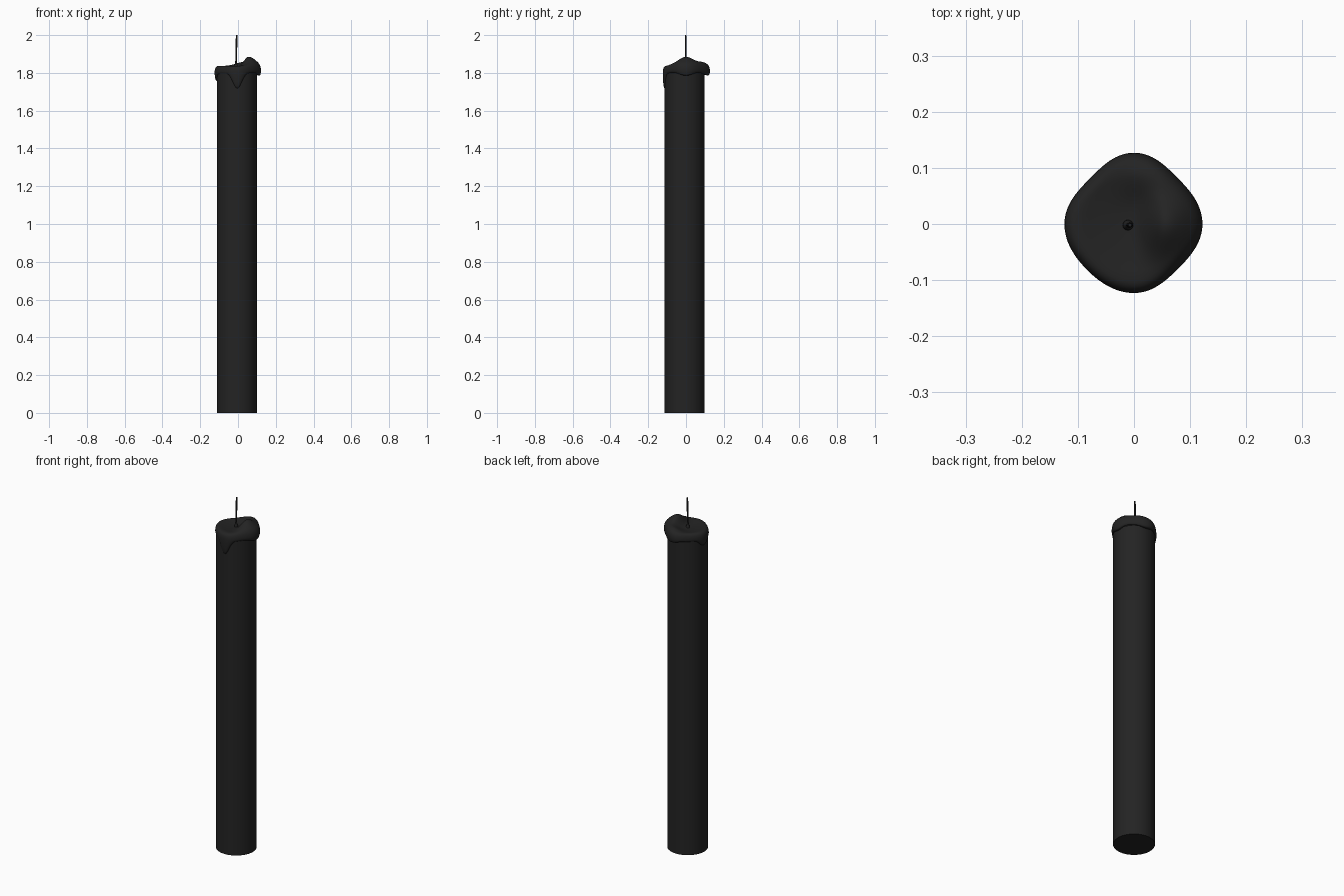
import bpy, bmesh, math

if "Cube" in bpy.data.objects:
    bpy.data.objects.remove(bpy.data.objects["Cube"])

black = bpy.data.materials.new("black wax")
black.diffuse_color = (0.017, 0.017, 0.017, 1)
black.use_nodes = True
black.node_tree.nodes["Principled BSDF"].inputs["Base Color"].default_value = black.diffuse_color


def make_object(name, bm, angle):
    bmesh.ops.recalc_face_normals(bm, faces=bm.faces)
    mesh = bpy.data.meshes.new(name)
    bm.to_mesh(mesh)
    bm.free()
    ob = bpy.data.objects.new(name, mesh)
    bpy.context.collection.objects.link(ob)
    mesh.materials.append(black)
    bpy.ops.object.select_all(action='DESELECT')
    ob.select_set(True)
    bpy.context.view_layer.objects.active = ob
    bpy.ops.object.shade_smooth_by_angle(angle=math.radians(angle))
    return ob


def loft(bm, rings):
    """Skin a list of equally long closed rings of points."""
    loops = [[bm.verts.new(p) for p in ring] for ring in rings]
    n = len(loops[0])
    for a, b in zip(loops, loops[1:]):
        for i in range(n):
            j = (i + 1) % n
            bm.faces.new((a[i], a[j], b[j], b[i]))
    return loops


def circle(cx, cy, z, r, n):
    return [(cx + r * math.cos(2 * math.pi * i / n),
             cy + r * math.sin(2 * math.pi * i / n), z) for i in range(n)]


# Candle shaft
bm = bmesh.new()
loops = loft(bm, [circle(-0.006, -0.007, z, 0.106, 64) for z in (0, 1.80)])
for loop in loops:
    bm.faces.new(loop)
make_object("candle_shaft", bm, 40)

# Melted wax cap: lumpy outline, raised right side, drips around the edge
OUTLINE = [0.122, 0.113, 0.127, 0.113, 0.124, 0.117, 0.123, 0.112]


def outline(a):
    t = (a / 45) % 8
    i = int(t)
    f = (1 - math.cos((t - i) * math.pi)) / 2
    return OUTLINE[i] * (1 - f) + OUTLINE[(i + 1) % 8] * f


def bump(a, centre, width):
    d = (a - centre + 180) % 360 - 180
    return math.exp(-(d / width) ** 2)


def top_height(x, y):
    sx = 0.035 if x < 0.055 else 0.05
    lump = 0.053 * math.exp(-((x - 0.055) / sx) ** 2 - (y / 0.06) ** 2)
    back = 0.018 * math.exp(-((x - 0.02) / 0.05) ** 2 - ((y - 0.085) / 0.04) ** 2)
    rim = 0.008 * min(1, math.hypot(x, y) / 0.09) ** 2
    return 1.829 + lump + back + rim


def bottom_height(a):
    return (1.80 - 0.083 * bump(a, 268, 17) - 0.042 * bump(a, 178, 20)
            - 0.015 * bump(a, 0, 20) - 0.014 * bump(a, 85, 25))


def wax_point(a, kind, f, v):
    R = outline(a)
    c, s = math.cos(math.radians(a)), math.sin(math.radians(a))
    r = R * f
    top = top_height(r * c, r * s)
    shoulder = top_height(R * c, R * s) - 0.032
    low = min(bottom_height(a), shoulder - 0.012)
    if kind == 'top':
        z = top + v
    elif kind == 'side':
        z = shoulder + (low - shoulder) * v
    else:
        z = low + 0.004
        r = 0.100
    return (r * c, r * s, z)


PROFILE = [('top', f / 20, 0) for f in range(1, 18)] + [
    ('top', 0.90, -0.002), ('top', 0.94, -0.006), ('top', 0.97, -0.012),
    ('top', 0.99, -0.021), ('side', 1.0, 0), ('side', 0.995, 0.3),
    ('side', 0.985, 0.6), ('side', 0.965, 0.85), ('side', 0.94, 0.96),
    ('side', 0.91, 1.0), ('tuck', 0, 0)]
N = 120
bm = bmesh.new()
loops = loft(bm, [[wax_point(360 * i / N, *p) for i in range(N)] for p in PROFILE])
bm.faces.new(loops[0])
make_object("melted_wax_cap", bm, 60)

# Wick with a flared wax foot, leaning very slightly
WICK = [(1.815, 0.010), (1.838, 0.009), (1.845, 0.006), (1.86, 0.0045),
        (1.93, 0.0045), (1.99, 0.0045), (2.0, 0.003)]
bm = bmesh.new()
loops = loft(bm, [circle(-0.011 + 0.004 * (z - 1.82) / 0.18, -0.002, z, r, 16)
                  for z, r in WICK])
bm.faces.new(loops[0])
bm.faces.new(loops[-1])
make_object("wick", bm, 50)
